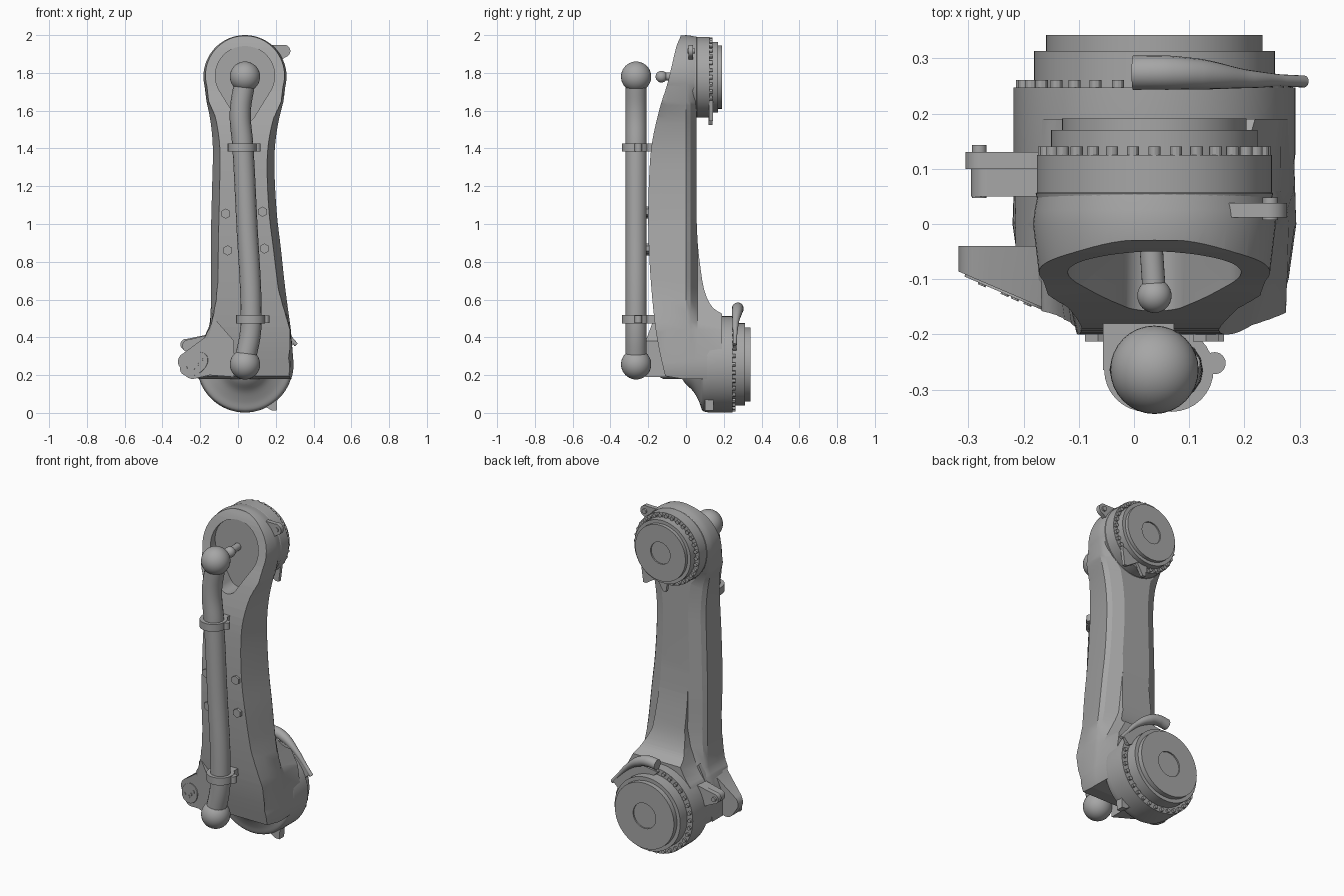
import bpy, bmesh, math
from mathutils import Vector, Matrix

if "Cube" in bpy.data.objects:
    bpy.data.objects.remove(bpy.data.objects["Cube"], do_unlink=True)

grey = bpy.data.materials.new("cast_grey")
grey.use_nodes = True
COLOR = (0.38, 0.38, 0.38, 1)
grey.diffuse_color = COLOR
grey.node_tree.nodes["Principled BSDF"].inputs["Base Color"].default_value = COLOR

CX, HEAD_Z, FOOT_Z, TUBE_Y = 0.037, 1.78, 0.257, -0.264


def activate(ob):
    bpy.ops.object.select_all(action='DESELECT')
    ob.select_set(True)
    bpy.context.view_layer.objects.active = ob


def smooth(ob, angle=30):
    activate(ob)
    bpy.ops.object.shade_smooth_by_angle(angle=math.radians(angle))


def finish(name, bm, shade=True):
    bmesh.ops.recalc_face_normals(bm, faces=bm.faces)
    mesh = bpy.data.meshes.new(name)
    bm.to_mesh(mesh)
    bm.free()
    ob = bpy.data.objects.new(name, mesh)
    bpy.context.collection.objects.link(ob)
    mesh.materials.append(grey)
    if shade:
        smooth(ob)
    return ob


def loft(name, rings, shade=True):
    """Skin a list of equally long rings and cap both ends."""
    bm = bmesh.new()
    rows = [[bm.verts.new(p) for p in ring] for ring in rings]
    n = len(rows[0])
    for a, b in zip(rows, rows[1:]):
        for i in range(n):
            j = (i + 1) % n
            bm.faces.new((a[i], a[j], b[j], b[i]))
    bm.faces.new(rows[0])
    bm.faces.new(rows[-1])
    return finish(name, bm, shade)


def plate(name, outline, y0, y1, shade=True):
    """Front outline of (x, z) points given thickness along y."""
    return loft(name, [[(x, y, z) for x, z in outline] for y in (y0, y1)], shade)


def curve(points, steps=4):
    """Smooth curve through a few 2D points."""
    p = [Vector(q) for q in points]
    p = [p[0]] + p + [p[-1]]
    out = []
    for a, b, c, d in zip(p, p[1:], p[2:], p[3:]):
        for i in range(steps):
            t = i / steps
            q = b + (c - a) * t / 2 + (a - b * 2.5 + c * 2 - d / 2) * t**2 + (b * 3 - a - c * 3 + d) * t**3 / 2
            out.append(tuple(q))
    return out + [tuple(p[-1])]


def arc(x, z, r, start, end, steps):
    out = []
    for i in range(steps + 1):
        a = math.radians(start + (end - start) * i / steps)
        out.append((x + r * math.cos(a), z + r * math.sin(a)))
    return out


def capsule(x0, z0, r0, x1, z1, r1):
    """Rounded lug outline from one circle to another."""
    t = math.degrees(math.atan2(z1 - z0, x1 - x0))
    return arc(x0, z0, r0, t + 90, t + 270, 14) + arc(x1, z1, r1, t - 90, t + 90, 14)


def lathe(name, z, profile):
    """Turn (radius, y) points around the y axis of a joint."""
    bm = bmesh.new()
    vs = [bm.verts.new((CX + r, y, z)) for r, y in profile]
    es = [bm.edges.new(p) for p in zip(vs, vs[1:])]
    bmesh.ops.spin(bm, geom=vs + es, cent=(CX, 0, z), axis=(0, 1, 0),
                   angle=math.tau, steps=64, use_duplicate=False)
    bmesh.ops.remove_doubles(bm, verts=bm.verts, dist=0.0005)
    return finish(name, bm)


def rod(name, a, b, r, sides=24):
    a, b = Vector(a), Vector(b)
    d = b - a
    m = Matrix.Translation((a + b) / 2) @ d.to_track_quat('Z', 'Y').to_matrix().to_4x4()
    bm = bmesh.new()
    bmesh.ops.create_cone(bm, cap_ends=True, segments=sides, radius1=r, radius2=r,
                          depth=d.length, matrix=m)
    return finish(name, bm)


def ball(name, loc, r):
    bm = bmesh.new()
    bmesh.ops.create_uvsphere(bm, u_segments=32, v_segments=20, radius=r,
                              matrix=Matrix.Translation(loc))
    return finish(name, bm)


def pipe(name, points, depth):
    """Round pipe through (x, y, z, relative radius) points."""
    cu = bpy.data.curves.new(name, 'CURVE')
    cu.dimensions = '3D'
    cu.bevel_depth, cu.bevel_resolution, cu.use_fill_caps = depth, 6, True
    sp = cu.splines.new('BEZIER')
    sp.bezier_points.add(len(points) - 1)
    for bp, p in zip(sp.bezier_points, points):
        bp.co, bp.radius = p[:3], p[3]
        bp.handle_left_type = bp.handle_right_type = 'AUTO'
    ob = bpy.data.objects.new(name, cu)
    bpy.context.collection.objects.link(ob)
    cu.materials.append(grey)
    activate(ob)
    bpy.ops.object.convert(target='MESH')
    smooth(bpy.context.object, 40)


def boolean(ob, cutter, op):
    mod = ob.modifiers.new(op, 'BOOLEAN')
    mod.operation, mod.object, mod.solver = op, cutter, 'EXACT'
    activate(ob)
    bpy.ops.object.modifier_apply(modifier=mod.name)
    bpy.data.objects.remove(cutter, do_unlink=True)


# Arm casting: tapered front outline trimmed by the side profile
RIGHT = curve([(.241, 1.65), (.212, 1.53), (.195, 1.4), (.194, 1.25), (.206, 1.05), (.227, .87), (.25, .66), (.28, .44)])
LEFT = curve([(-.17, .42), (-.145, .52), (-.144, .9), (-.137, 1.2), (-.133, 1.4), (-.145, 1.54), (-.167, 1.65)])


def neck(points, inset):
    """Move the neck side inwards, fading out towards both joints."""
    return [(x + inset * min(1, (z - .4) / .25, (1.72 - z) / .15), z) for x, z in points]


def outline(head, foot, inset):
    return (arc(CX, HEAD_Z, head, 194, -14, 40) + neck(RIGHT, -inset)
            + arc(CX, FOOT_Z, foot, 8, -190, 40) + neck(LEFT, inset))


layers = [(-.22, .19, .205, .045), (-.1, .208, .243, .018), (0, .22, .257, 0),
          (.025, .217, .256, .018), (.06, .21, .255, .09), (.22, .2, .25, .1)]
arm = loft("arm_casting", [[(x, y, z) for x, z in outline(h, f, i)] for y, h, f, i in layers])
side = (curve([(-.11, .195), (-.145, .35), (-.168, .5), (-.19, .75), (-.2, 1), (-.195, 1.25), (-.18, 1.43),
               (-.14, 1.61), (-.102, 1.73), (-.077, 1.83), (-.052, 1.935), (-.03, 1.99)])
        + [(-.02, 2.1), (.055, 2.1)]
        + curve([(.055, 1.05), (.062, .9), (.075, .78), (.092, .67), (.115, .6), (.145, .555), (.19, .525)])
        + [(.19, .18), (-.02, .18)])
boolean(arm, loft("side_cutter", [[(x, y, z) for y, z in side] for x in (-.6, .6)], False), 'INTERSECT')

# Teardrop pocket in the head
pocket = arc(CX, 1.785, .157, -30, 210, 36) + arc(CX, 1.6, .06, 205, 335, 14)
boolean(arm, plate("pocket_cutter", pocket, -.4, -.046, False), 'DIFFERENCE')
smooth(arm, 25)

# Stepped joint housings with a shallow centre recess
lathe("head_joint", HEAD_Z - .003, [(0, 0), (.2, 0), (.215, .055), (.213, .057), (.213, .125), (.187, .125),
      (.187, .17), (.167, .17), (.167, .191), (.065, .191), (.065, .183), (0, .183)])
lathe("foot_joint", FOOT_Z, [(0, -.04)] + curve([(.06, -.03), (.1, -.005), (.145, .04), (.2, .07), (.24, .084),
      (.251, .1), (.255, .125)]) + [(.255, .247), (.218, .247), (.218, .313), (.196, .313),
      (.196, .342), (.075, .342), (.075, .334), (0, .334)])


# Bolt circles
def bolts(name, z, radius, y, count):
    bm = bmesh.new()
    for x, zz in arc(CX, z, radius, 0, 360, count)[:-1]:
        m = Matrix.Translation((x, y, zz)) @ Matrix.Rotation(math.pi / 2, 4, 'X')
        bmesh.ops.create_cone(bm, cap_ends=True, segments=12, radius1=.011, radius2=.011,
                              depth=.03, matrix=m)
    finish(name, bm)


bolts("head_bolts", HEAD_Z - .003, .2, .125, 32)
bolts("foot_bolts", FOOT_Z, .24, .246, 34)

# Side ear: slanted front shelf, inner web and rear lug
ear = [(-.125, .5), (-.145, .46), (-.175, .4)] + arc(-.268, .27, .05, 120, 200, 8) \
    + arc(-.24, .23, .05, 220, 285, 6) + [(-.15, .2), (-.02, .19), (-.02, .38)]
loft("side_ear", [[(x, -.085 - (x + .32) * .43, z) for x, z in ear], [(x, -.04, z) for x, z in ear]])
web = [(max(x, -.215), z) for x, z in ear]
plate("ear_web", web, -.045, .06)
plate("ear_lug_base", capsule(-.1, .34, .09, -.262, .355, .033), .05, .1)
plate("ear_lug", capsule(-.1, .34, .09, -.275, .362, .03), .1, .13)
rod("ear_lug_pin", (-.28, .047, .362), (-.28, .143, .362), .013)
normal = Vector((-.43, -1, 0)).normalized()
across = Vector((1, -.43, 0)).normalized()


def ear_spot(u, v):
    return Vector((-.232, -.123, .258)) + across * u + Vector((0, 0, v))


pad = [(u * math.cos(.5) - v * .65 * math.sin(.5), u * math.sin(.5) + v * .65 * math.cos(.5))
       for u, v in arc(0, 0, .086, 0, 360, 32)[:-1]]
loft("ear_pad", [[ear_spot(u, v) + normal * k for u, v in pad] for k in (-.01, .004)])
for u, v in [(-.045, -.02), (.045, .025), (0, -.02), (.02, 0)]:
    rod("ear_pad_screw", ear_spot(u, v), ear_spot(u, v) + normal * .007, .008, 10)

# Head lug
plate("head_lug", capsule(.19, 1.9, .05, .244, 1.916, .033), .012, .038)
rod("head_lug_pin", (.247, .007, 1.916), (.247, .048, 1.916), .014)

# Locking levers and small tabs on the joints
pipe("foot_lever", [(-.002, .274, .548, 1), (.06, .274, .553, 1), (.12, .271, .535, .9),
                    (.2, .263, .48, .55), (.265, .26, .41, .35), (.308, .258, .36, .35)], .031)
plate("foot_lever_web", [(.0, .5), (.13, .52), (.22, .46), (.295, .365), (.26, .33), (.1, .4)], .25, .268)
plate("foot_tab", [(.1, .06), (.18, .012), (.205, .012), (.208, .07), (.18, .12)], .1, .145)
plate("head_tab", [(.02, 1.62), (.035, 1.525), (.055, 1.525), (.1, 1.6)], .12, .14)
plate("head_lever", [(.08, 1.6), (.165, 1.545), (.185, 1.545), (.2, 1.66)], .122, .142)

# Hose with ball ends
pipe("hose", [(.037, TUBE_Y, 1.76, 1), (.012, TUBE_Y, 1.59, 1), (.025, TUBE_Y, 1.42, 1), (.047, TUBE_Y, 1.0, 1),
              (.069, TUBE_Y, .54, 1), (.065, TUBE_Y, .42, 1), (.037, TUBE_Y, .28, 1)], .056)
for end, z in (("upper", HEAD_Z), ("lower", FOOT_Z)):
    ball(end + "_hose_ball", (CX, TUBE_Y, z), .08)

# Socket pin inside the head pocket
rod("pocket_pin", (CX - .006, -.04, HEAD_Z), (CX, -.13, HEAD_Z), .021)
ball("pocket_pin_ball", (CX, -.13, HEAD_Z), .031)

# Hose clamps: band, bracket to the arm and a side ear
for x, z in ((.022, 1.405), (.068, .495)):
    rod("clamp_band", (x, TUBE_Y, z - .022), (x, TUBE_Y, z + .022), .076, 32)
    square = [(x - .078, z - .022), (x + .05, z - .022), (x + .05, z + .022), (x - .078, z + .022)]
    plate("clamp_bracket", square, TUBE_Y, -.155)
    rod("clamp_ear", (x + .078, TUBE_Y + .012, z - .02), (x + .078, TUBE_Y + .012, z + .02), .02)

# Spare clamp bosses on the arm face
for x, z in ((-.065, 1.055), (.13, 1.065), (-.055, .86), (.14, .87)):
    rod("mount_boss", (x, -.17, z), (x, -.213, z), .027, 6)
